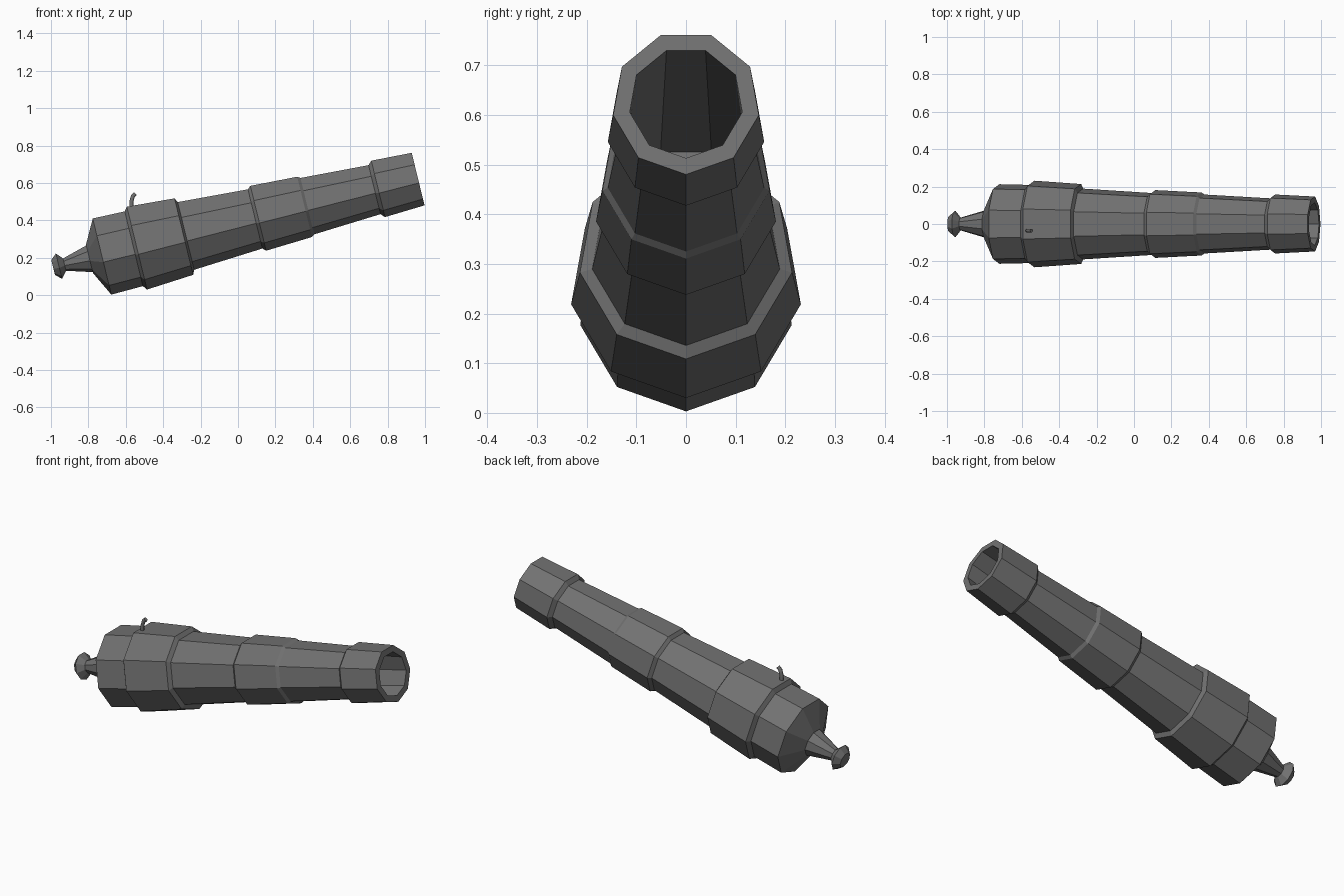
import bpy, bmesh, math
from mathutils import Vector, Matrix

cube = bpy.data.objects.get("Cube")
if cube:
    bpy.data.objects.remove(cube, do_unlink=True)

SIDES = 9
PITCH = math.radians(13.7)
# Bore axis is local x, origin at the muzzle centre
PLACE = Matrix.Translation((0.962, 0, 0.625)) @ Matrix.Rotation(-PITCH, 4, 'Y')


def make_material(name, value):
    mat = bpy.data.materials.new(name)
    mat.use_nodes = True
    colour = (value, value, value, 1)
    mat.diffuse_color = colour
    mat.node_tree.nodes["Principled BSDF"].inputs["Base Color"].default_value = colour
    return mat


iron = make_material("dark iron", 0.165)


def lathe(name, profile):
    """Nine-sided turned part, closed at both ends, one vertex pointing down."""
    bm = bmesh.new()
    rings = []
    for s, r in profile:
        ring = []
        for k in range(SIDES):
            a = 2 * math.pi * k / SIDES
            ring.append(bm.verts.new((s, r * math.sin(a), -r * math.cos(a))))
        rings.append(ring)
    for a, b in zip(rings, rings[1:]):
        for k in range(SIDES):
            n = (k + 1) % SIDES
            bm.faces.new((a[k], a[n], b[n], b[k]))
    bm.faces.new(rings[0])
    bm.faces.new(rings[-1])
    bmesh.ops.recalc_face_normals(bm, faces=bm.faces)
    mesh = bpy.data.meshes.new(name)
    bm.to_mesh(mesh)
    bm.free()
    mesh.materials.append(iron)
    obj = bpy.data.objects.new(name, mesh)
    obj.matrix_world = PLACE
    bpy.context.collection.objects.link(obj)
    return obj


# Barrel: bore floor, bore wall, muzzle, reinforcing bands, breech
lathe("barrel", [
    (-1.0, 0.15), (0, 0.115), (0, 0.149),
    (-0.22, 0.16), (-0.24, 0.139),
    (-0.61, 0.160), (-0.625, 0.171),
    (-0.88, 0.184), (-0.897, 0.168),
    (-1.278, 0.192), (-1.29, 0.217),
    (-1.548, 0.235), (-1.565, 0.212),
    (-1.74, 0.216), (-1.808, 0.081),
])

# Neck and knob behind the breech
lathe("breech_knob", [
    (-1.80, 0.078), (-1.945, 0.035), (-1.976, 0.072), (-2.008, 0.042),
])

# Fuse: short bent cord standing on the rear band
curve = bpy.data.curves.new("fuse", 'CURVE')
curve.dimensions = '3D'
curve.bevel_depth = 0.011
curve.bevel_resolution = 1
curve.use_fill_caps = True
spline = curve.splines.new('POLY')
path = [(-0.57, 0.44), (-0.57, 0.50), (-0.562, 0.53), (-0.548, 0.543)]
spline.points.add(len(path) - 1)
for p, (x, z) in zip(spline.points, path):
    p.co = (x, -0.035, z, 1)
curve.materials.append(iron)
fuse = bpy.data.objects.new("fuse", curve)
bpy.context.collection.objects.link(fuse)
